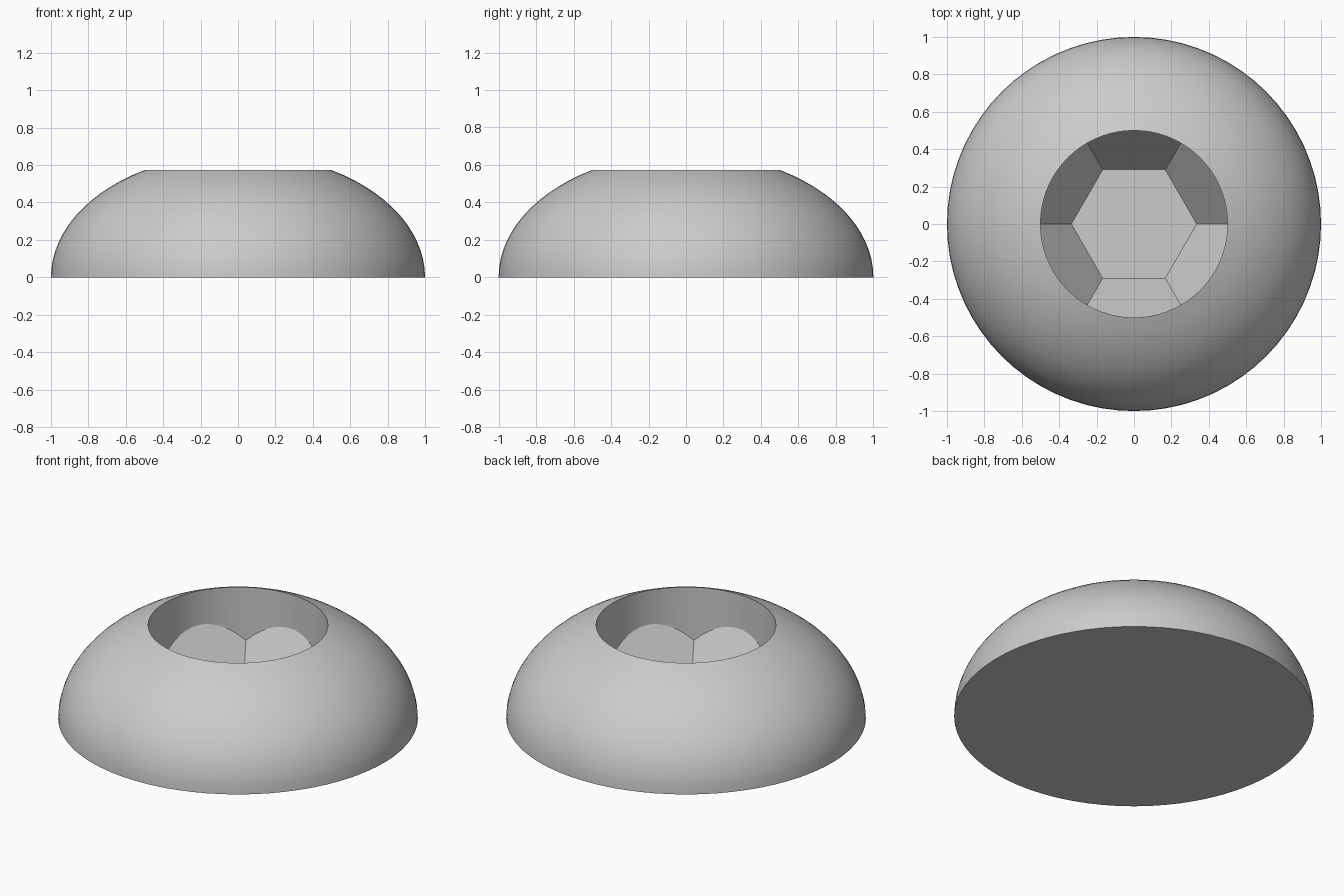
import bpy
import bmesh
from math import cos, sin, tan, pi, radians

default = bpy.data.objects.get("Cube")
if default:
    bpy.data.objects.remove(default, do_unlink=True)

SEGMENTS = 72            # divisible by the six socket sides
SIDE = SEGMENTS // 6
DOME_HEIGHT = 0.662      # full height of the ellipse before it is cut flat
SOCKET_RADIUS = 0.5
FLOOR_RADIUS = 0.335     # corner radius of the hexagonal floor
FLOOR_Z = 0.006

steel = bpy.data.materials.new("grey_steel")
steel.use_nodes = True
grey = (0.6, 0.6, 0.6, 1)
steel.diffuse_color = grey
steel.node_tree.nodes["Principled BSDF"].inputs["Base Color"].default_value = grey

bm = bmesh.new()


def ring(radius, height, count=SEGMENTS):
    """Circle of vertices; height is a function of the angle."""
    angles = [2 * pi * i / count for i in range(count)]
    return [bm.verts.new((radius * cos(a), radius * sin(a), height(a))) for a in angles]


def bridge(lower, upper):
    n = len(lower)
    for i in range(n):
        j = (i + 1) % n
        bm.faces.new((lower[i], lower[j], upper[j], upper[i]))


def scallop(angle):
    """Height where a sloping hexagon side meets the round socket wall."""
    from_middle = angle % (pi / 3) - pi / 6
    run = SOCKET_RADIUS * cos(from_middle) - FLOOR_RADIUS * cos(pi / 6)
    return run * tan(radians(60))


# Domed outside, from the base edge to the socket rim
steps = 14
rings = []
for s in range(steps + 1):
    t = radians(60) * s / steps
    rings.append(ring(cos(t), lambda a, z=DOME_HEIGHT * sin(t): z))

# Vertical socket wall ending in scallops
rings.append(ring(SOCKET_RADIUS, scallop))
for lower, upper in zip(rings, rings[1:]):
    bridge(lower, upper)

# Six sloping sides and the hexagonal floor
floor = ring(FLOOR_RADIUS, lambda a: FLOOR_Z, 6)
wall_foot = rings[-1]
for k in range(6):
    arc = [wall_foot[(k * SIDE + i) % SEGMENTS] for i in range(SIDE + 1)]
    bm.faces.new(arc + [floor[(k + 1) % 6], floor[k]])
bm.faces.new(floor)

# Flat underside
bm.faces.new(list(reversed(rings[0])))
bmesh.ops.recalc_face_normals(bm, faces=bm.faces[:])

mesh = bpy.data.meshes.new("domed_screw_head")
bm.to_mesh(mesh)
bm.free()
mesh.materials.append(steel)
head = bpy.data.objects.new("domed_screw_head", mesh)
bpy.context.collection.objects.link(head)

# Smooth dome and wall, crisp socket edges
bpy.ops.object.select_all(action='DESELECT')
head.select_set(True)
bpy.context.view_layer.objects.active = head
bpy.ops.object.shade_smooth_by_angle(angle=radians(20))
